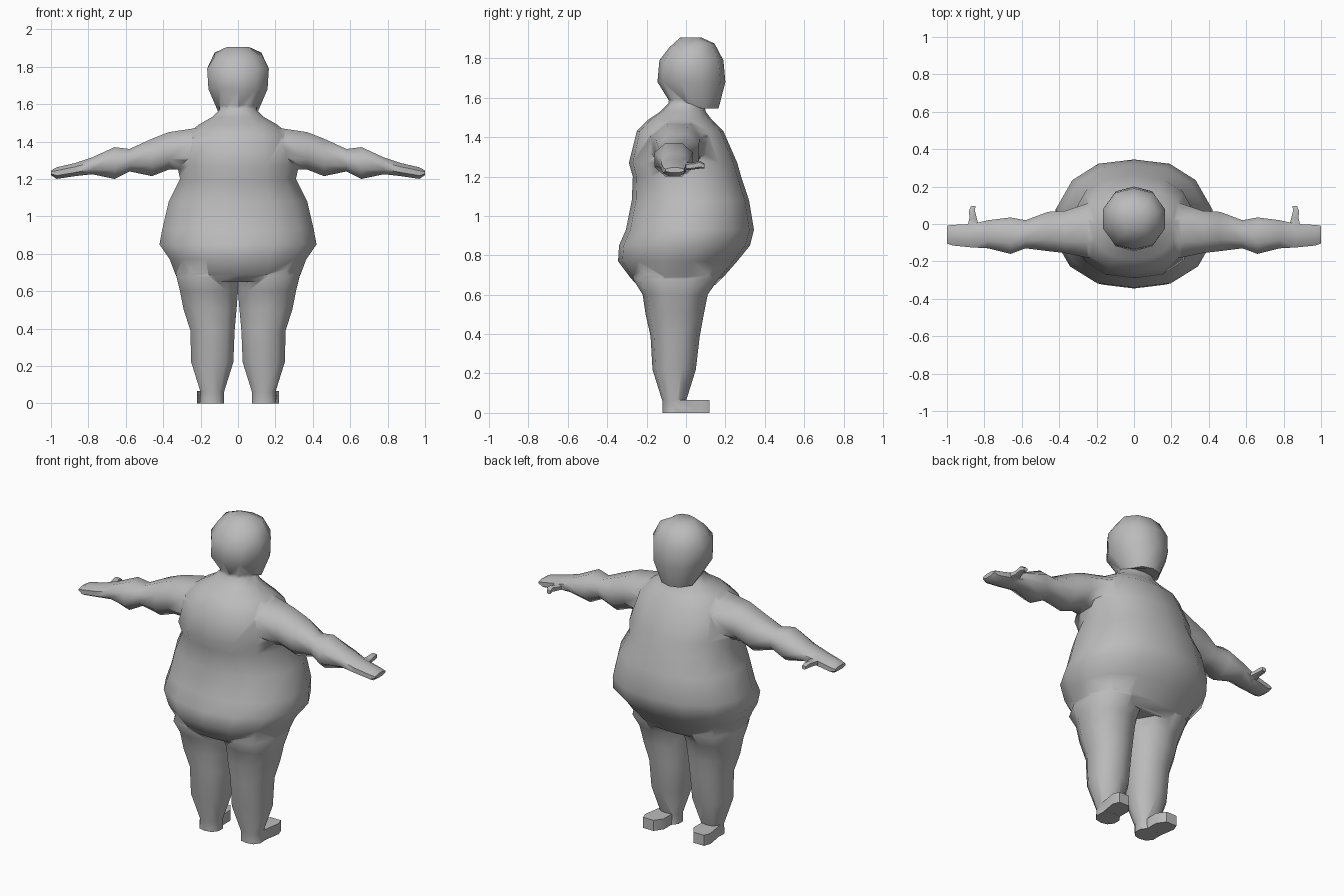
import bpy, bmesh, math

if "Cube" in bpy.data.objects:
    bpy.data.objects.remove(bpy.data.objects["Cube"])

skin = bpy.data.materials.new("plain grey")
skin.diffuse_color = (0.5, 0.5, 0.5, 1)
skin.use_nodes = True
skin.node_tree.nodes["Principled BSDF"].inputs["Base Color"].default_value = skin.diffuse_color


def make(name, bm):
    bmesh.ops.recalc_face_normals(bm, faces=bm.faces)
    me = bpy.data.meshes.new(name)
    bm.to_mesh(me)
    bm.free()
    me.materials.append(skin)
    ob = bpy.data.objects.new(name, me)
    bpy.context.collection.objects.link(ob)
    return ob


def loft(name, rings):
    """Skin a list of point rings and cap both ends."""
    bm = bmesh.new()
    vs = [[bm.verts.new(p) for p in r] for r in rings]
    n = len(vs[0])
    for a, b in zip(vs, vs[1:]):
        for i in range(n):
            j = (i + 1) % n
            bm.faces.new((a[i], a[j], b[j], b[i]))
    bm.faces.new(vs[0])
    bm.faces.new(vs[-1])
    return make(name, bm)


def oval(u0, u1, v0, v1, n, e=2.0):
    """Rounded outline filling the given box."""
    pts = []
    for i in range(n):
        t = 2 * math.pi * (i + 0.5) / n
        c, s = math.cos(t), math.sin(t)
        k = 1 / math.cos(math.pi / n)
        c, s = [math.copysign(min(1, abs(w) * k) ** (2 / e), w) for w in (c, s)]
        pts.append(((u0 + u1) / 2 + c * (u1 - u0) / 2, (v0 + v1) / 2 + s * (v1 - v0) / 2))
    return pts


def upright(rows, n, e=2.0):
    """Rows are z, x0, x1, y0, y1."""
    return [[(x, y, z) for x, y in oval(x0, x1, y0, y1, n, e)] for z, x0, x1, y0, y1 in rows]


# torso: z, half width, back, belly
torso_rows = [
    (0.65, .31, -.25, .15), (0.69, .335, -.285, .19), (0.77, .365, -.345, .26),
    (0.85, .42, -.34, .325), (0.93, .405, -.305, .345), (1.08, .37, -.275, .32),
    (1.20, .31, -.27, .28), (1.27, .325, -.29, .26), (1.43, .285, -.25, .19),
    (1.49, .21, -.19, .13), (1.53, .14, -.13, .10), (1.57, .10, -.09, .09), (1.63, .09, -.08, .09)]
body = loft("body", upright([(z, -w, w, a, b) for z, w, a, b in torso_rows], 14, 2.15))

# head: z, half width, back, face, forward tilt of the ring
head_rows = [
    (1.56, .10, -.08, .165, -.015), (1.68, .158, -.145, .20, 0), (1.79, .165, -.135, .19, 0),
    (1.865, .125, -.085, .145, .01), (1.905, .06, -.03, .08, 0)]
head = loft("head", [[(x, y, z + tilt * (1 if y > 0.03 else -1)) for x, y in oval(-w, w, a, b, 10)]
                     for z, w, a, b, tilt in head_rows])
parts = [head]

leg_rows = [
    (0, .075, .205, -.12, .005), (.06, .075, .20, -.12, .0), (.22, .025, .25, -.17, .05),
    (.39, .018, .255, -.18, .07), (.50, .008, .29, -.205, .09), (.60, 0, .31, -.22, .11),
    (.68, -.01, .33, -.27, .165), (.76, -.01, .31, -.25, .16)]
# arm: x, back, front, bottom, top
arm_rows = [
    (.16, -.18, .12, 1.25, 1.485), (.25, -.18, .11, 1.25, 1.468), (.37, -.155, .07, 1.25, 1.45),
    (.46, -.145, .065, 1.215, 1.415), (.58, -.13, .02, 1.24, 1.36), (.66, -.16, .035, 1.20, 1.37),
    (.78, -.13, .02, 1.225, 1.315), (.87, -.125, 0, 1.215, 1.285), (.97, -.115, -.005, 1.20, 1.262),
    (1.0, -.105, -.01, 1.22, 1.245)]
toe = [(.10, -.05), (.10, .07), (.135, .12), (.205, .12), (.22, .08), (.20, -.05)]
thumb = [(-.03, .825, .895, 1.23, 1.27), (.03, .84, .88, 1.235, 1.27),
         (.07, .85, .882, 1.24, 1.28), (.095, .848, .872, 1.24, 1.265)]

for s in (1, -1):
    def side(rings):
        return [[(s * x, y, z) for x, y, z in r] for r in rings]
    parts.append(loft("leg", side(upright(leg_rows, 10, 2.1))))
    parts.append(loft("arm", side([[(x, y, z) for y, z in oval(a, b, c, d, 8, 2.1)]
                                   for x, a, b, c, d in arm_rows])))
    parts.append(loft("thumb", side([[(x, y, z) for x, z in oval(a, b, c, d, 6)]
                                     for y, a, b, c, d in thumb])))
    parts.append(loft("foot", side([[(x, y, z) for x, y in toe] for z in (0.0005, .065)])))

# fuse every part into one skin
for p in parts:
    m = body.modifiers.new(p.name, 'BOOLEAN')
    m.operation, m.solver, m.object = 'UNION', 'EXACT', p
bpy.context.view_layer.objects.active = body
body.select_set(True)
for m in list(body.modifiers):
    bpy.ops.object.modifier_apply(modifier=m.name)
for p in parts:
    bpy.data.objects.remove(p, do_unlink=True)
bpy.ops.object.shade_smooth_by_angle(angle=math.radians(55))
